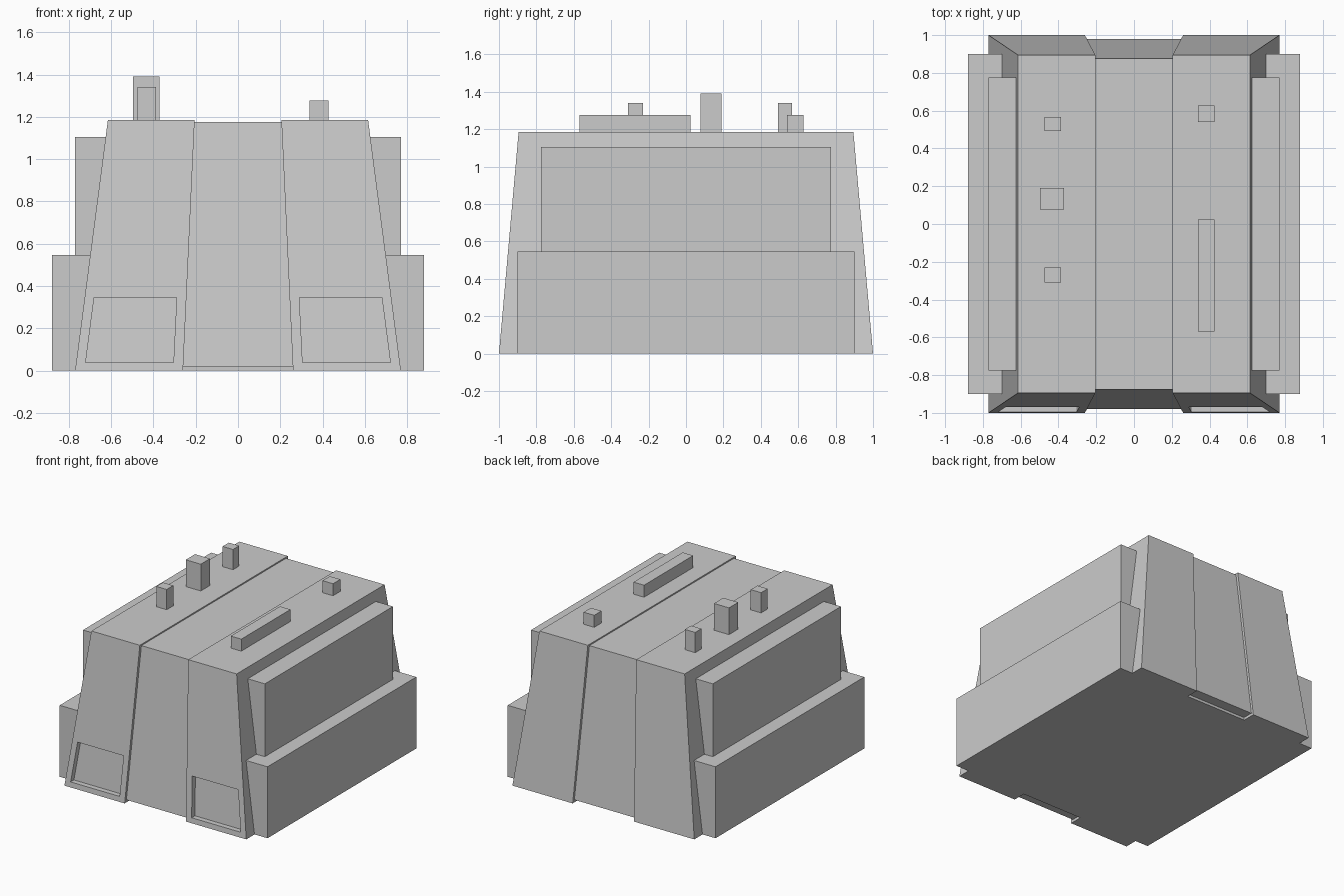
import bpy
import bmesh
from mathutils import Vector

cube = bpy.data.objects.get("Cube")
if cube:
    bpy.data.objects.remove(cube, do_unlink=True)

COLOR = (0.6, 0.6, 0.6, 1)
grey = bpy.data.materials.new("plain_grey")
grey.use_nodes = True
grey.diffuse_color = COLOR
grey.node_tree.nodes["Principled BSDF"].inputs["Base Color"].default_value = COLOR


def block(name, low, high, z0, z1, panel=None):
    """Tapered block; low and high are (x0, x1, y0, y1) at z0 and z1.
    panel gives x, z corners of a recess in the front face."""
    bm = bmesh.new()
    rings = []
    for (x0, x1, y0, y1), z in ((low, z0), (high, z1)):
        rings.append([bm.verts.new((x, y, z)) for x, y in
                      ((x0, y0), (x1, y0), (x1, y1), (x0, y1))])
    bottom, top = rings
    bm.faces.new(bottom[::-1])
    bm.faces.new(top)
    sides = []
    for i in range(4):
        j = (i + 1) % 4
        sides.append(bm.faces.new((bottom[i], bottom[j], top[j], top[i])))
    if panel:
        front = sides[0]
        slope = (high[2] - low[2]) / (z1 - z0)
        bmesh.ops.inset_individual(bm, faces=[front], thickness=0.03)
        center = front.calc_center_median()
        bot_x, top_x, zs = panel
        for v in front.verts:
            upper, outer = v.co.z > center.z, v.co.x > center.x
            z = zs[upper]
            v.co = Vector(((top_x if upper else bot_x)[outer],
                           low[2] + slope * (z - z0), z))
        # push the panel straight back
        pushed = bmesh.ops.extrude_discrete_faces(bm, faces=[front])["faces"][0]
        for v in pushed.verts:
            v.co.y += 0.04
    bmesh.ops.recalc_face_normals(bm, faces=bm.faces)
    mesh = bpy.data.meshes.new(name)
    bm.to_mesh(mesh)
    bm.free()
    mesh.materials.append(grey)
    obj = bpy.data.objects.new(name, mesh)
    bpy.context.collection.objects.link(obj)
    return obj


def span(a, b, side):
    """Ordered x range, mirrored for the right side."""
    return tuple(sorted((a * side, b * side)))


# Recessed middle of the hull and its floor
block("middle_hull", (-0.29, 0.29, -0.98, 0.98),
      (-0.23, 0.23, -0.875, 0.875), 0.02, 1.175)
block("middle_floor", (-0.26, 0.26, -0.9, 0.9),
      (-0.26, 0.26, -0.9, 0.9), 0, 0.021)

for side, word in ((1, "left"), (-1, "right")):
    # Outer hull with a recessed front panel
    block(word + "_hull", span(0.26, 0.77, side) + (-1, 1),
          span(0.205, 0.615, side) + (-0.895, 0.895), 0, 1.185,
          (span(0.305, 0.72, side), span(0.29, 0.68, side), (0.04, 0.345)))
    # Stacked side boxes, inner walls following the slope of the hull
    block(word + "_lower_box", span(0.765, 0.88, side) + (-0.9, 0.9),
          span(0.69, 0.88, side) + (-0.9, 0.9), 0, 0.547)
    block(word + "_upper_box", span(0.69, 0.77, side) + (-0.775, 0.775),
          span(0.615, 0.77, side) + (-0.775, 0.775), 0.547, 1.105)

# Small fittings on the roof
for name, foot, height in (
        ("front_post", (-0.475, -0.387, -0.31, -0.23), 1.34),
        ("tall_post", (-0.497, -0.37, 0.078, 0.19), 1.39),
        ("rear_post", (-0.475, -0.387, 0.492, 0.567), 1.34),
        ("long_bar", (0.338, 0.427, -0.57, 0.025), 1.277),
        ("rear_stub", (0.338, 0.427, 0.54, 0.628), 1.277)):
    block(name, foot, foot, 1.17, height)
